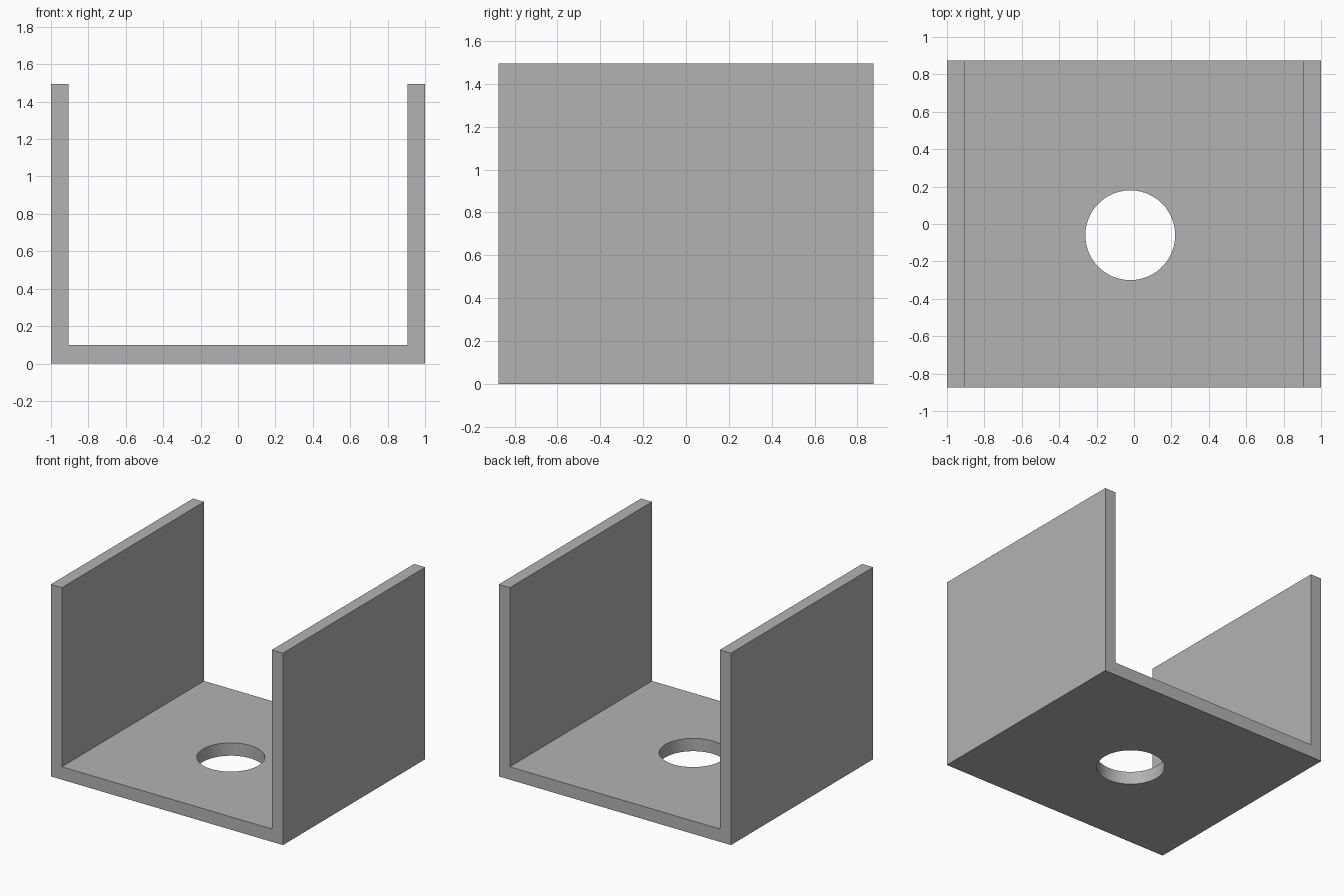
import bpy
import bmesh
import math

cube = bpy.data.objects.get("Cube")
if cube:
    bpy.data.objects.remove(cube, do_unlink=True)

HALF_WIDTH, HALF_DEPTH, HEIGHT = 1.0, 0.875, 1.495
WALL, FLOOR = 0.095, 0.1
HOLE_X, HOLE_Y, HOLE_RADIUS = -0.02, -0.06, 0.24

# Plain grey finish
grey = bpy.data.materials.new("plain_grey")
grey.use_nodes = True
colour = (0.45, 0.45, 0.45, 1)
grey.diffuse_color = colour
grey.node_tree.nodes["Principled BSDF"].inputs["Base Color"].default_value = colour

# U-shaped channel: half a profile, mirrored, then extruded front to back
half = [(HALF_WIDTH, 0), (HALF_WIDTH, HEIGHT),
        (HALF_WIDTH - WALL, HEIGHT), (HALF_WIDTH - WALL, FLOOR)]
profile = half + [(-x, z) for x, z in reversed(half)]
bm = bmesh.new()
face = bm.faces.new([bm.verts.new((x, -HALF_DEPTH, z)) for x, z in profile])
extruded = bmesh.ops.extrude_face_region(bm, geom=[face])["geom"]
bmesh.ops.translate(bm, vec=(0, 2 * HALF_DEPTH, 0),
                    verts=[g for g in extruded if isinstance(g, bmesh.types.BMVert)])
bmesh.ops.recalc_face_normals(bm, faces=bm.faces)
mesh = bpy.data.meshes.new("channel_bracket")
bm.to_mesh(mesh)
bm.free()
mesh.materials.append(grey)
bracket = bpy.data.objects.new("channel_bracket", mesh)
bpy.context.collection.objects.link(bracket)

# Round hole through the floor
bpy.ops.mesh.primitive_cylinder_add(vertices=96, radius=HOLE_RADIUS, depth=4 * FLOOR,
                                    location=(HOLE_X, HOLE_Y, FLOOR / 2))
cutter = bpy.context.object
cutter.name = "hole_cutter"
cutter.hide_render = True
cutter.data.materials.append(grey)
cut = bracket.modifiers.new("floor_hole", "BOOLEAN")
cut.operation = "DIFFERENCE"
cut.solver = "EXACT"
cut.object = cutter

# Apply the cut, drop the cutter and smooth only the hole's wall
bpy.ops.object.select_all(action="DESELECT")
bracket.select_set(True)
bpy.context.view_layer.objects.active = bracket
bpy.ops.object.modifier_apply(modifier=cut.name)
bpy.data.objects.remove(cutter, do_unlink=True)
bpy.ops.object.shade_smooth_by_angle(angle=math.radians(30))
